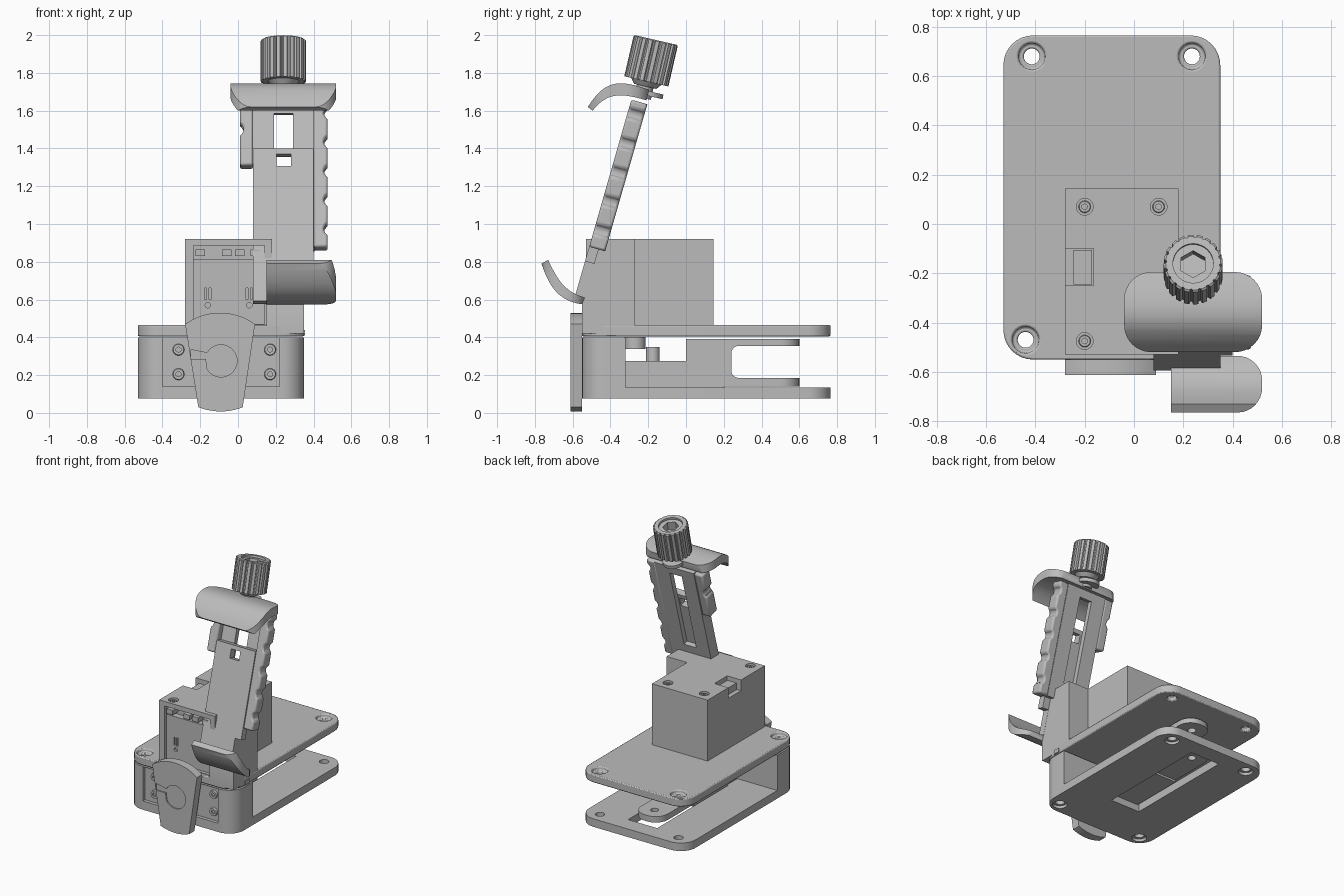
import bpy, bmesh, math
from mathutils import Matrix, Vector
from mathutils.geometry import interpolate_bezier

if "Cube" in bpy.data.objects:
    bpy.data.objects.remove(bpy.data.objects["Cube"])

grey = bpy.data.materials.new("plain grey")
grey.use_nodes = True
colour = (0.5, 0.5, 0.5, 1)
grey.diffuse_color = colour
grey.node_tree.nodes["Principled BSDF"].inputs["Base Color"].default_value = colour


def finish(name, bm, matrix=None):
    bmesh.ops.recalc_face_normals(bm, faces=bm.faces)
    me = bpy.data.meshes.new(name)
    bm.to_mesh(me)
    bm.free()
    if matrix:
        me.transform(matrix)
    ob = bpy.data.objects.new(name, me)
    bpy.context.collection.objects.link(ob)
    me.materials.append(grey)
    return ob


def prism(name, pts, axis, lo, hi, matrix=None):
    """Extrude a 2D outline along x, y or z."""
    place = {"x": lambda a, b, t: (t, a, b), "y": lambda a, b, t: (a, t, b),
             "z": lambda a, b, t: (a, b, t)}[axis]
    bm = bmesh.new()
    rings = [[bm.verts.new(place(a, b, t)) for a, b in pts] for t in (lo, hi)]
    for ring in rings:
        bm.faces.new(ring)
    for i in range(len(pts)):
        j = (i + 1) % len(pts)
        bm.faces.new((rings[0][i], rings[0][j], rings[1][j], rings[1][i]))
    return finish(name, bm, matrix)


def box(name, x, y, z, matrix=None):
    return prism(name, [(x[0], y[0]), (x[1], y[0]), (x[1], y[1]), (x[0], y[1])], "z", *z, matrix)


def cone(name, centre, axis, r1, r2, depth, n=32):
    bm = bmesh.new()
    bmesh.ops.create_cone(bm, cap_ends=True, segments=n, radius1=r1, radius2=r2, depth=depth)
    turn = Vector((0, 0, 1)).rotation_difference(Vector(axis)).to_matrix().to_4x4()
    return finish(name, bm, Matrix.Translation(centre) @ turn)


def rounded(x0, y0, x1, y1, r, n=8):
    pts = []
    for k, (cx, cy) in enumerate([(x1 - r, y1 - r), (x0 + r, y1 - r), (x0 + r, y0 + r), (x1 - r, y0 + r)]):
        for i in range(n + 1):
            a = math.pi / 2 * (k + i / n)
            pts.append((cx + r * math.cos(a), cy + r * math.sin(a)))
    return pts


def arc(a, b, c, d, n=12):
    return [(p.x, p.y) for p in interpolate_bezier(*[Vector((*q, 0)) for q in (a, b, c, d)], n)]


def boolean(ob, tools, operation="DIFFERENCE"):
    for tool in tools:
        m = ob.modifiers.new("cut", "BOOLEAN")
        m.object, m.operation, m.solver = tool, operation, "EXACT"
        with bpy.context.temp_override(object=ob, active_object=ob, selected_objects=[ob]):
            bpy.ops.object.modifier_apply(modifier=m.name)
        bpy.data.objects.remove(tool)
    return ob


def bevel(ob, width, segments=2):
    m = ob.modifiers.new("soft edges", "BEVEL")
    m.width, m.segments, m.angle_limit = width, segments, math.radians(50)


UP, FRONT = (0, 0, 1), (0, -1, 0)
outline = rounded(-0.53, -0.55, 0.35, 0.765, 0.12)
corners = [(-0.415, 0.68), (0.235, 0.68), (-0.44, -0.47), (0.26, -0.47)]

# Two plates and the front wall between them
top_plate = prism("top_plate", outline, "z", 0.405, 0.465)
bottom_plate = prism("bottom_plate", outline, "z", 0.075, 0.135)
wall = prism("front_wall", outline, "z", 0.135, 0.398)
boolean(wall, [box("cut", (-1, 1), (-0.32, 1), (0, 1)),
               box("cut", (-0.40, 0.22), (-0.6, -0.525), (0.14, 0.396))])
for ob in (top_plate, bottom_plate, wall):
    boolean(ob, [cone("cut", (x, y, 0.3), UP, 0.032, 0.032, 1) for x, y in corners])
boolean(top_plate, [cone("cut", (x, y, 0.455), UP, 0.052, 0.056, 0.03) for x, y in corners])
boolean(bottom_plate, [cone("cut", (x, y, 0.08), UP, 0.05, 0.05, 0.03) for x, y in corners])
boolean(bottom_plate, [box("cut", (-0.21, 0.03), (-0.2, 0.64), (0, 0.2))])
bevel(top_plate, 0.008)

# Screws in the recessed front panel
for x in (-0.315, 0.17):
    for z in (0.205, 0.335):
        screw = cone("panel_screw", (x, -0.53, z), FRONT, 0.032, 0.028, 0.02, 24)
        boolean(screw, [cone("cut", (x, -0.54, z), FRONT, 0.014, 0.014, 0.02, 6)])

# Flared lever in front
lever = prism("front_lever", arc((-0.28, 0.47), (-0.17, 0.55), (-0.02, 0.55), (0.09, 0.47))
              + arc((0.025, 0.03), (-0.05, 0), (-0.13, 0), (-0.21, 0.03)), "y", -0.612, -0.55)
key = [(-0.09 + 0.085 * math.cos(a), 0.275 + 0.085 * math.sin(a))
       for a in [math.radians(-150 + 12 * i) for i in range(26)]] + [(-0.25, 0.335), (-0.25, 0.285), (-0.17, 0.285)]
boolean(lever, [prism("cut", key, "y", -0.7, -0.603)])

# Sliding carriage and forked bracket between the plates
box("carriage", (-0.2, 0.02), (-0.32, 0.2), (0.125, 0.275))
fork = prism("forked_bracket", rounded(-0.2, -0.1, 0.02, 0.6, 0.1), "z", 0.14, 0.392)
boolean(fork, [box("cut", (-1, 1), (-0.5, 0), (0, 1)),
               prism("cut", rounded(0.24, 0.185, 0.9, 0.355, 0.04), "x", -1, 1),
               cone("cut", (-0.09, 0.5, 0.3), UP, 0.028, 0.028, 1)])
cone("pivot_post", (-0.09, -0.175, 0.31), UP, 0.036, 0.036, 0.08)
cone("pivot_nut", (-0.09, -0.27, 0.37), UP, 0.055, 0.055, 0.065)

# Main housing with notch, screws and recessed front
housing = box("housing", (-0.28, 0.18), (-0.53, 0.145), (0.46, 0.92))
boolean(housing, [box("cut", (-0.4, -0.165), (-0.25, -0.1), (0.84, 1)),
                  box("cut", (-0.235, 0.14), (-0.7, -0.505), (0.47, 0.885)),
                  box("cut", (-0.235, 0.14), (-0.7, -0.46), (0.815, 0.885))])
box("notch_block", (-0.245, -0.17), (-0.245, -0.105), (0.83, 0.89))
for x, y in [(-0.2, 0.07), (0.1, 0.07), (-0.2, -0.475)]:
    boolean(housing, [cone("cut", (x, y, 0.92), UP, 0.034, 0.034, 0.04)])
    boolean(cone("housing_screw", (x, y, 0.903), UP, 0.026, 0.022, 0.016, 24),
            [cone("cut", (x, y, 0.91), UP, 0.012, 0.012, 0.016, 6)])
for x in (-0.16, 0.06):
    boolean(housing, [box("cut", (x + s - 0.005, x + s + 0.005), (-0.6, -0.49), (0.6, 0.66)) for s in (-0.012, 0.012)]
            + [cone("cut", (x, -0.505, 0.57), FRONT, 0.014, 0.014, 0.03, 16)])
for x in (-0.2, -0.06, 0.01, 0.09):
    box("latch_tab", (x - 0.025, x + 0.025), (-0.52, -0.46), (0.83, 0.865))

# Sloped support behind the arm
prism("sloped_support", [(-0.55, 0.42), (-0.55, 0.6), (-0.455, 0.92), (-0.27, 0.92), (-0.27, 0.42)], "x", 0.15, 0.349)
box("support_key", (0.34, 0.356), (-0.42, -0.37), (0.41, 0.44))

# Tilted arm: lower plate, then the slider with rails behind it
tilt = Matrix.Translation((0.24, -0.587, 0.62)) @ Matrix.Rotation(math.radians(-16), 4, "X")
arm = box("lower_arm", (-0.16, 0.16), (0, 0.052), (-0.03, 0.81), tilt)
boolean(arm, [box("cut", (-0.035, 0.04), (-0.1, 0.2), (0.715, 0.78), tilt),
              box("cut", (0.11, 0.3), (-0.1, 0.2), (-0.1, 0.19), tilt)])
slider = box("slider_back", (-0.16, 0.165), (0.052, 0.088), (0.27, 1.08), tilt)
boolean(slider, [box("cut", (-0.05, 0.05), (0, 0.2), (0.4, 1.02), tilt)])
long_rail = box("long_rail", (0.16, 0.235), (0, 0.088), (0.27, 1.08), tilt)
short_rail = box("short_rail", (-0.23, -0.16), (0, 0.088), (0.72, 1.08), tilt)
along = tilt.to_3x3() @ Vector((0, 1, 0))
for i in range(5):
    w = 0.37 + i * 0.16
    boolean(long_rail, [cone("cut", tilt @ Vector((0.25, 0.04, w)), along, 0.035, 0.035, 0.3, 16)])
boolean(short_rail, [cone("cut", tilt @ Vector((-0.245, 0.04, 0.92)), along, 0.035, 0.035, 0.3, 16)])
for rail in (long_rail, short_rail):
    bevel(rail, 0.012)

# Curved gripping jaws
upper = arc((-0.195, 1.71), (-0.36, 1.77), (-0.43, 1.76), (-0.52, 1.62)) + \
    arc((-0.495, 1.6), (-0.42, 1.69), (-0.36, 1.7), (-0.21, 1.655))
upper_jaw = prism("upper_jaw", upper, "x", -0.2, 0.7)
boolean(upper_jaw, [prism("trim", rounded(-0.04, -0.52, 0.52, -0.195, 0.11), "z", 1.4, 1.9)], "INTERSECT")
lower = arc((-0.765, 0.79), (-0.72, 0.65), (-0.66, 0.59), (-0.55, 0.575)) + \
    arc((-0.535, 0.61), (-0.63, 0.64), (-0.67, 0.68), (-0.73, 0.81))
lower_jaw = prism("lower_jaw", lower, "x", 0.15, 0.7)
boolean(lower_jaw, [prism("trim", rounded(-0.2, -0.765, 0.52, -0.535, 0.1), "z", 0.4, 1)], "INTERSECT")

# Fluted knob with hex socket, on its stem
axis = Vector((0, math.sin(math.radians(13)), math.cos(math.radians(13))))
base = Vector((0.24, -0.21, 1.755))
turn = Matrix.Translation(base) @ Matrix.Rotation(math.radians(-13), 4, "X")
flutes = 20
teeth = [(r * math.cos(a), r * math.sin(a)) for k in range(flutes)
         for r, a in [(rr, math.tau * (k + f) / flutes) for f, rr in
                      ((0, 0.12), (0.55, 0.12), (0.68, 0.108), (0.87, 0.108))]]
knob = prism("knob", teeth, "z", 0, 0.225, turn)
boolean(knob, [cone("trim", base + axis * 0.105, axis, 0.45, 0.11, 0.242, 48)], "INTERSECT")
boolean(knob, [cone("cut", base + axis * 0.22, axis, 0.082, 0.082, 0.02),
               cone("cut", base + axis * 0.2, axis, 0.056, 0.056, 0.1, 6)])
cone("knob_collar", base - axis * 0.012, axis, 0.06, 0.085, 0.03)
cone("knob_stem", base - axis * 0.05, axis, 0.045, 0.045, 0.08)
cone("stem_flange", base + Vector((0, 0.015, -0.065)), axis, 0.075, 0.075, 0.025)

for ob in bpy.context.scene.objects:
    ob.select_set(ob.type == "MESH")
bpy.context.view_layer.objects.active = knob
bpy.ops.object.shade_smooth_by_angle(angle=math.radians(30))
